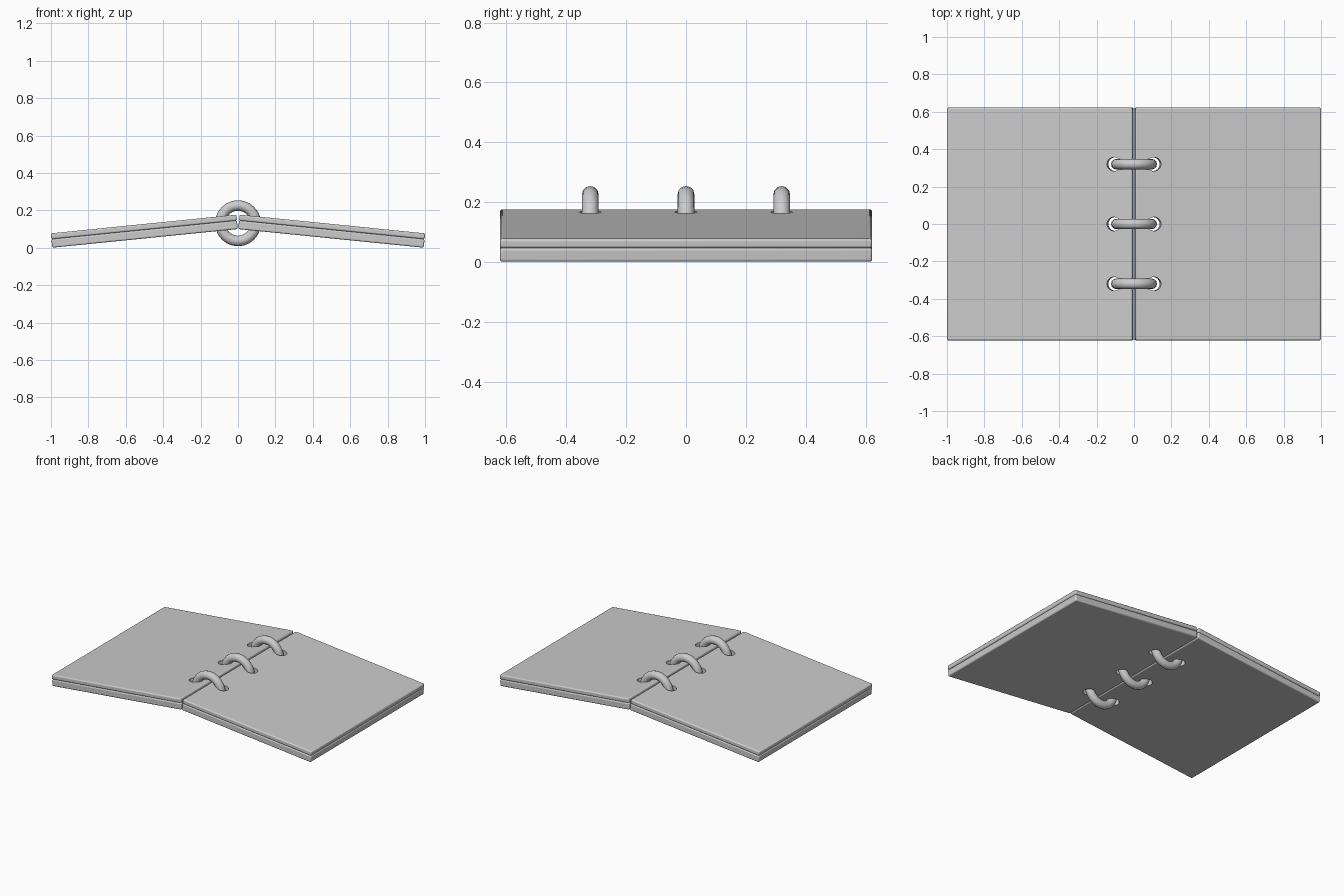
import bpy
from math import asin, cos, sin, pi
from mathutils import Matrix, Vector

cube = bpy.data.objects.get("Cube")
if cube:
    bpy.data.objects.remove(cube, do_unlink=True)

# Single grey material
grey = bpy.data.materials.new("light grey")
grey.use_nodes = True
colour = (0.6, 0.6, 0.6, 1)
grey.diffuse_color = colour
grey.node_tree.nodes["Principled BSDF"].inputs["Base Color"].default_value = colour

LENGTH, DEPTH = 0.997, 1.244
SLOPE = asin(0.1)
RING_Z, RING_MAJOR, RING_MINOR = 0.131, 0.095, 0.028
RING_Y = (-0.32, 0, 0.32)


def finish(name):
    obj = bpy.context.object
    obj.name = name
    obj.data.materials.append(grey)
    bpy.ops.object.shade_smooth_by_angle(angle=pi / 4)
    return obj


def hole_cutter(side, y):
    # Oval punch that clears the ring where it passes through a leaf
    bpy.ops.mesh.primitive_cylinder_add(vertices=24, radius=1, depth=0.5,
                                        location=(side * 0.104, y, RING_Z))
    cutter = bpy.context.object
    cutter.name = "hole_cutter"
    cutter.scale = (0.037, 0.037, 1)
    cutter.rotation_euler.y = side * SLOPE
    cutter.hide_render = True
    cutter.hide_set(True)
    return cutter


def leaf(name, side, bottom, thickness, cutters):
    # Rounded slab, sloping down from the spine
    bpy.ops.mesh.primitive_cube_add(size=1)
    obj = bpy.context.object
    obj.data.transform(Matrix.Diagonal((LENGTH, DEPTH, thickness, 1)))
    along = Vector((side * cos(SLOPE), 0, -sin(SLOPE)))
    normal = Vector((side * sin(SLOPE), 0, cos(SLOPE)))
    obj.location = (Vector((side * 0.001, 0, 0.1)) + along * LENGTH / 2
                    + normal * (bottom + thickness / 2))
    obj.rotation_euler.y = side * SLOPE
    finish(name)
    bevel = obj.modifiers.new("rounded edges", "BEVEL")
    bevel.width = 0.008
    bevel.segments = 3
    for cutter in cutters:
        cut = obj.modifiers.new("ring hole", "BOOLEAN")
        cut.object = cutter
        cut.solver = "EXACT"


# Thick covers below, thin page blocks above
for side, label in ((1, "left"), (-1, "right")):
    cutters = [hole_cutter(side, y) for y in RING_Y]
    leaf(label + "_cover", side, 0, 0.046, cutters)
    leaf(label + "_pages", side, 0.046, 0.031, cutters)

# Binder rings through the spine
for i, y in enumerate(RING_Y):
    bpy.ops.mesh.primitive_torus_add(major_radius=RING_MAJOR, minor_radius=RING_MINOR,
                                     major_segments=24, minor_segments=12,
                                     location=(0, y, RING_Z), rotation=(pi / 2, 0, 0))
    finish(f"binder_ring_{i + 1}")
